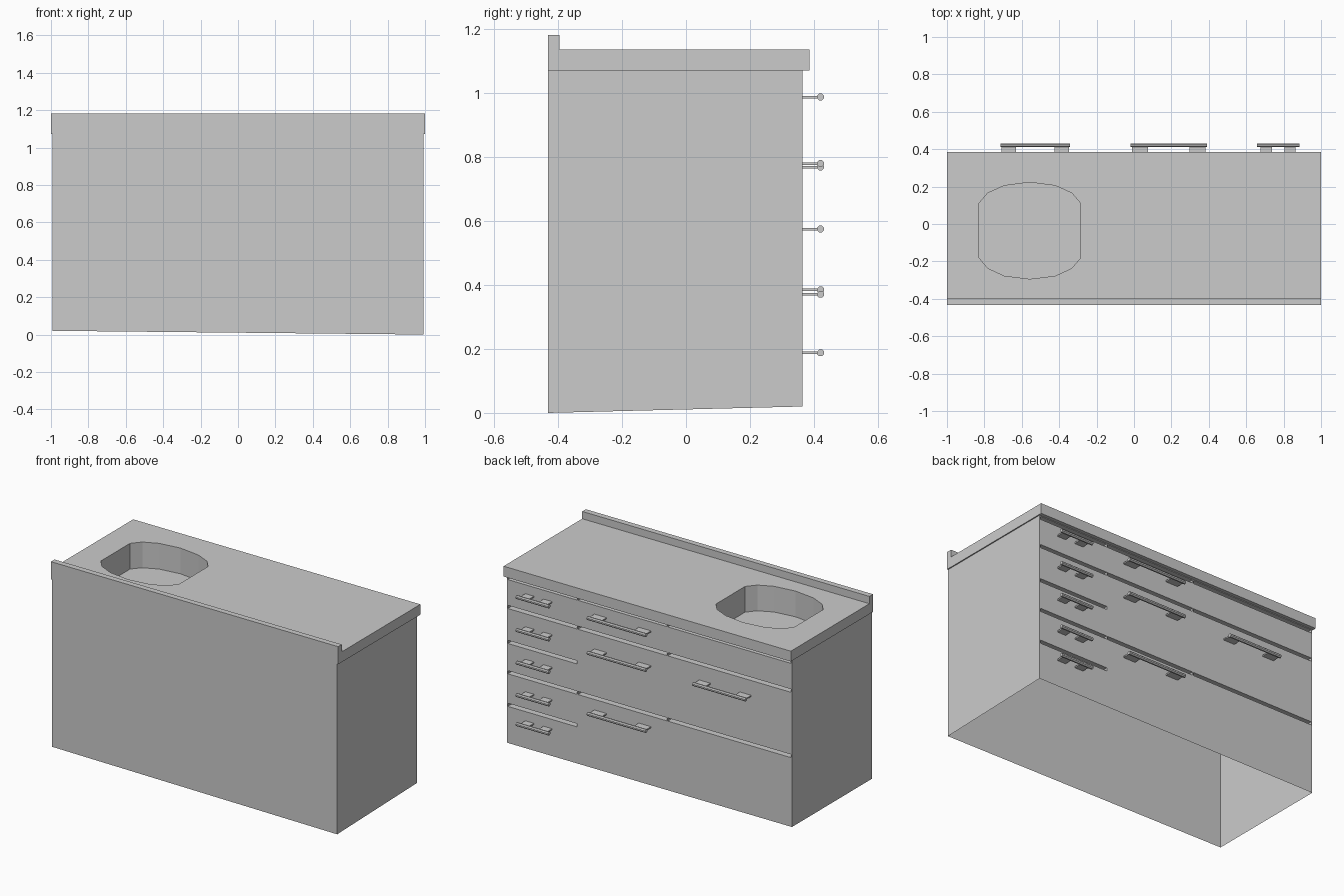
import bpy, bmesh, math
from mathutils import Matrix

if "Cube" in bpy.data.objects:
    bpy.data.objects.remove(bpy.data.objects["Cube"])

BACK, FACE, LIP = -0.432, 0.364, 0.386      # y of rear wall, drawer wall, counter edge
SIDE, UNDER, TOP = 0.993, 1.072, 1.137      # half width, counter underside and top


def finish(bm, name):
    mesh = bpy.data.meshes.new(name)
    bm.to_mesh(mesh)
    bm.free()
    ob = bpy.data.objects.new(name, mesh)
    bpy.context.collection.objects.link(ob)
    return ob


def face(bm, pts):
    return bm.faces.new([bm.verts.new(p) for p in pts])


def box(bm, x0, x1, y0, y1, z0, z1):
    m = Matrix.Translation(((x0 + x1) / 2, (y0 + y1) / 2, (z0 + z1) / 2))
    m = m @ Matrix.Diagonal((x1 - x0, y1 - y0, z1 - z0, 1))
    bmesh.ops.create_cube(bm, size=1, matrix=m)


def prism(bm, pts, vec):
    f = face(bm, pts)
    r = bmesh.ops.extrude_face_region(bm, geom=[f], use_keep_orig=True)
    bmesh.ops.translate(bm, vec=vec, verts=[v for v in r['geom'] if isinstance(v, bmesh.types.BMVert)])
    bmesh.ops.recalc_face_normals(bm, faces=bm.faces[:])


# cabinet shell: thin walls, open underneath, slightly uneven lower edge
bm = bmesh.new()
rl, rr = (-SIDE, BACK), (SIDE, BACK)
fl, fr = (-SIDE, FACE), (SIDE, FACE)
low = {rl: 0.02, rr: 0.0, fl: 0.02, fr: 0.02}
for a, b in ((rl, rr), (rr, fr), (fl, rl)):
    face(bm, [(*a, low[a]), (*b, low[b]), (*b, UNDER), (*a, UNDER)])
finish(bm, "cabinet_walls")

# drawer wall: grid of panels with recessed gaps between the drawers
bm = bmesh.new()
xs = [-SIDE, -0.986, -0.128, -0.122, 0.497, 0.503, 0.986, SIDE]
gaps = {0.26: (5,), 0.465: (1, 3, 5), 0.656: (5,), 0.876: (1, 3, 5), 1.058: (1, 3, 5)}
zs = [0.02] + [z + d for z in gaps for d in (-0.01, 0.01)] + [UNDER]
vs = [[bm.verts.new((x, FACE, z)) for x in xs] for z in zs]
slots = []
for j in range(len(zs) - 1):
    for i in range(len(xs) - 1):
        f = bm.faces.new((vs[j][i + 1], vs[j][i], vs[j + 1][i], vs[j + 1][i + 1]))
        if j % 2 and i in list(gaps.values())[j // 2]:
            slots.append(f)
bm.normal_update()
bmesh.ops.inset_individual(bm, faces=slots, thickness=0, depth=-0.04)
finish(bm, "drawer_fronts")

# basin outline: half of it, mirrored about the basin centre
cx = -0.557
half = [(0.272, -0.18), (0.272, 0.11), (0.225, 0.165), (0.137, 0.205), (0, 0.223)]
bottom = [(0, -0.294), (0.137, -0.277), (0.225, -0.236)]
right = bottom + half
ring = [(cx + x, y) for x, y in right] + [(cx - x, y) for x, y in reversed(right[1:-1])]

# countertop with raised rear lip
bm = bmesh.new()
profile = [(BACK, UNDER), (LIP, UNDER), (LIP, TOP), (-0.396, TOP), (-0.396, 1.183), (BACK, 1.183)]
prism(bm, [(-1, y, z) for y, z in profile], (2, 0, 0))
counter = finish(bm, "countertop")

# cutter for the basin opening
bm = bmesh.new()
prism(bm, [(x, y, 1.0) for x, y in ring], (0, 0, 0.3))
cutter = finish(bm, "basin_cutter")
cutter.hide_render = True
cutter.hide_viewport = True
mod = counter.modifiers.new("basin_opening", 'BOOLEAN')
mod.operation = 'DIFFERENCE'
mod.solver = 'EXACT'
mod.object = cutter

# basin: walls below the counter and a flat floor
bm = bmesh.new()
DEEP = 0.975
floor = face(bm, [(x, y, DEEP) for x, y in ring])
r = bmesh.ops.extrude_edge_only(bm, edges=floor.edges[:])
bmesh.ops.translate(bm, vec=(0, 0, UNDER - DEEP),
                    verts=[v for v in r['geom'] if isinstance(v, bmesh.types.BMVert)])
finish(bm, "sink_basin")


# handles: round bar on two flat posts
def handle(name, x0, x1, z, inset, width):
    bm = bmesh.new()
    m = Matrix.Translation(((x0 + x1) / 2, 0.421, z)) @ Matrix.Rotation(math.pi / 2, 4, 'Y')
    bmesh.ops.create_cone(bm, cap_ends=True, segments=8, radius1=0.0115, radius2=0.0115,
                          depth=x1 - x0, matrix=m @ Matrix.Rotation(math.pi / 8, 4, 'Z'))
    for p in (x0 + inset, x1 - inset - width):
        box(bm, p, p + width, FACE, 0.415, z - 0.004, z + 0.004)
    finish(bm, name)


columns = [
    ("small_handle", 0.657, 0.884, 0.02, 0.06, (0.988, 0.78, 0.575, 0.371, 0.188)),
    ("middle_handle", -0.018, 0.39, 0.007, 0.085, (0.988, 0.769, 0.385)),
    ("wide_handle", -0.713, -0.343, 0.004, 0.078, (0.769,)),
]
for name, x0, x1, inset, width, heights in columns:
    for i, z in enumerate(heights):
        handle(f"{name}_{i + 1}", x0, x1, z, inset, width)
